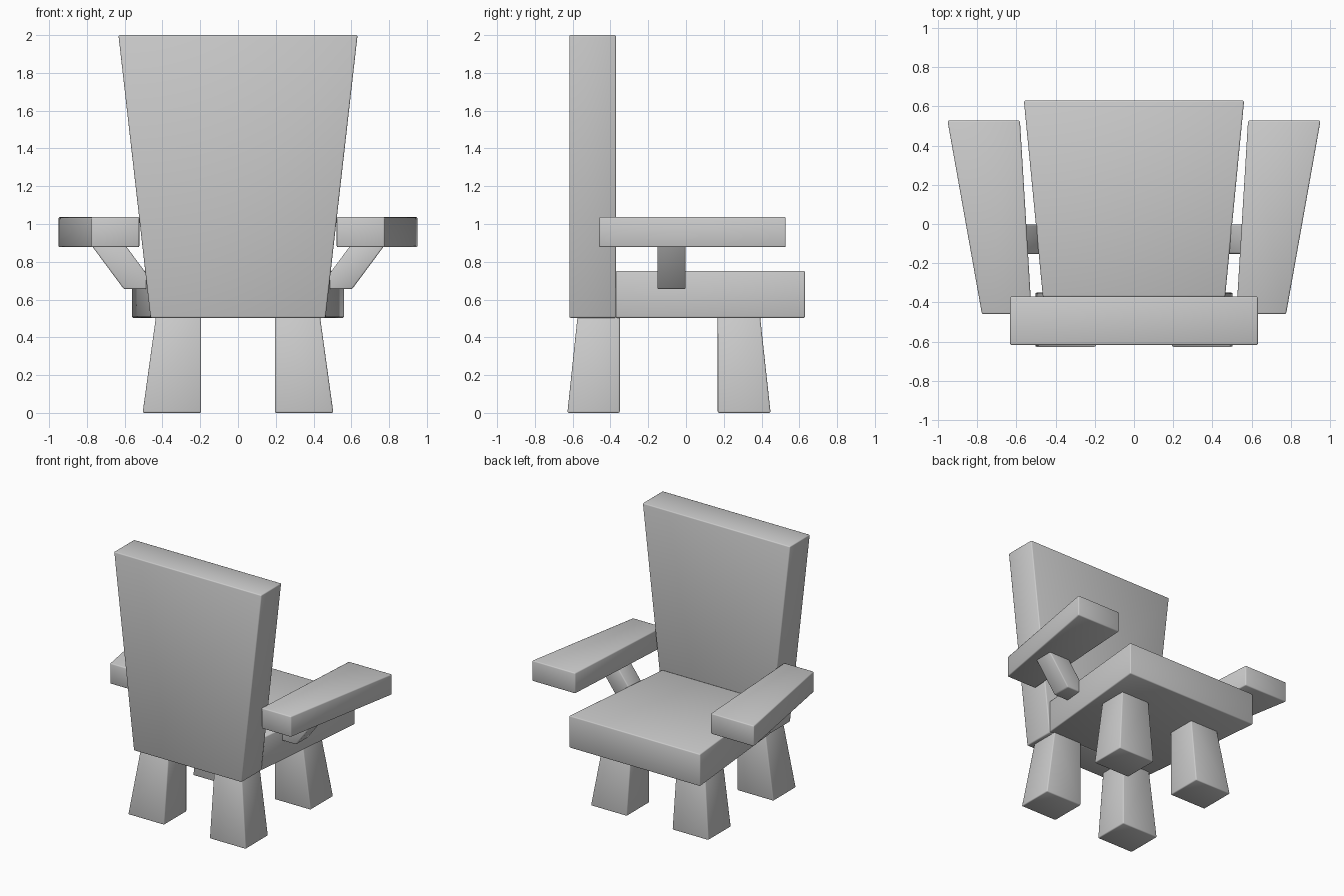
import bpy, bmesh

if "Cube" in bpy.data.objects:
    bpy.data.objects.remove(bpy.data.objects["Cube"])


def prism(name, profile, axis, start, end):
    """Extrude a four-point profile along y or z."""
    def place(a, b, t):
        return (a, t, b) if axis == 'Y' else (a, b, t)
    loft(name, [place(a, b, start) for a, b in profile],
         [place(a, b, end) for a, b in profile])


def loft(name, ring_a, ring_b):
    """Join two matching rings into a closed, softly bevelled block."""
    bm = bmesh.new()
    a = [bm.verts.new(p) for p in ring_a]
    b = [bm.verts.new(p) for p in ring_b]
    bm.faces.new(a)
    bm.faces.new(b[::-1])
    for i in range(len(a)):
        j = (i + 1) % len(a)
        bm.faces.new((a[i], b[i], b[j], a[j]))
    bmesh.ops.recalc_face_normals(bm, faces=bm.faces)
    mesh = bpy.data.meshes.new(name)
    bm.to_mesh(mesh)
    bm.free()
    mesh.shade_smooth()
    obj = bpy.data.objects.new(name, mesh)
    bpy.context.collection.objects.link(obj)
    bevel = obj.modifiers.new("soft_edges", 'BEVEL')
    bevel.width = 0.008
    bevel.segments = 2
    bevel.limit_method = 'ANGLE'


def rect(x0, x1, y0, y1, z):
    return [(x0, y0, z), (x1, y0, z), (x1, y1, z), (x0, y1, z)]


# Backrest widens upward, seat widens away from it
prism("backrest", [(-0.463, 0.503), (0.463, 0.503), (0.633, 2.0), (-0.633, 2.0)],
      'Y', -0.618, -0.37)
prism("seat", [(-0.465, -0.372), (0.465, -0.372), (0.562, 0.63), (-0.562, 0.63)],
      'Z', 0.503, 0.752)

for side, s in (("left", -1), ("right", 1)):
    # Armrest splays outward on a slanted strut
    prism(f"{side}_armrest", [(s * 0.522, -0.46), (s * 0.776, -0.46),
                              (s * 0.952, 0.528), (s * 0.582, 0.528)],
          'Z', 0.877, 1.037)
    prism(f"{side}_armrest_strut", [(s * 0.424, 0.655), (s * 0.604, 0.655),
                                    (s * 0.782, 0.895), (s * 0.602, 0.895)],
          'Y', -0.152, -0.002)
    # Legs flare outward toward the floor
    for end, inner, top, foot in (("back", -0.35, -0.574, -0.628),
                                  ("front", 0.168, 0.392, 0.448)):
        loft(f"{side}_{end}_leg",
             rect(s * 0.195, s * 0.505, inner, foot, 0.0),
             rect(s * 0.195, s * 0.434, inner, top, 0.512))
